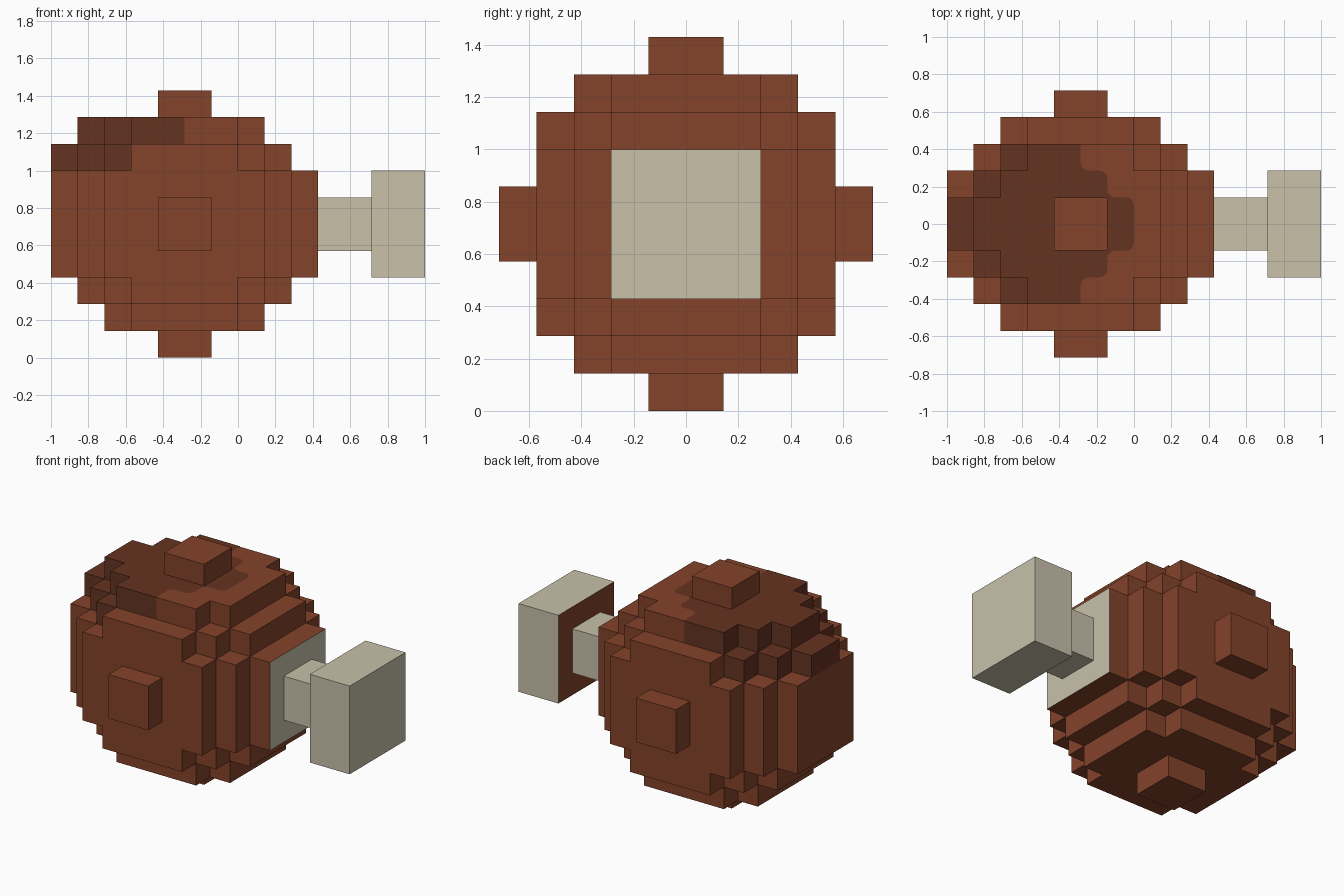
import bpy, bmesh
from itertools import product
from mathutils import Vector

U = 1 / 7                      # one block
CX, CZ = -2, 5                 # body centre, in blocks

cube = bpy.data.objects.get("Cube")
if cube:
    bpy.data.objects.remove(cube, do_unlink=True)


def material(name, rgb):
    m = bpy.data.materials.new(name)
    m.use_nodes = True
    m.diffuse_color = (*rgb, 1)
    m.node_tree.nodes["Principled BSDF"].inputs["Base Color"].default_value = (*rgb, 1)
    return m


BROWN = material("rust_brown", (0.231, 0.056, 0.024))
DARK = material("dark_brown", (0.130, 0.033, 0.015))
BEIGE = material("beige", (0.578, 0.533, 0.402))


def finish(name, bm, mats):
    me = bpy.data.meshes.new(name)
    bm.to_mesh(me)
    bm.free()
    for m in mats:
        me.materials.append(m)
    ob = bpy.data.objects.new(name, me)
    bpy.context.collection.objects.link(ob)
    return ob


def box(name, centre, half, mats):
    """Box given in block units by centre and half size."""
    bm = bmesh.new()
    bmesh.ops.create_cube(bm, size=2)
    for v in bm.verts:
        v.co = Vector([(c + h * k) * U for c, h, k in zip(centre, half, v.co)])
    bm.normal_update()
    return finish(name, bm, mats)


# Stepped round body: a union of nested blocks, as half sizes
STEPS = [(5, 2, 2), (4, 3, 2), (4, 2, 3), (3, 4, 2),
         (2, 4, 3), (3, 3, 3), (3, 2, 4), (2, 3, 4)]
cells = set()
for a, b, c in STEPS:
    cells |= {(x + CX, y, z + CZ) for x, y, z in
              product(range(-a, a), range(-b, b), range(-c, c))}
# Raised ridge steps at the upper right side
for y in (-1, 0):
    cells |= {(-7, y, 7), (-6, y, 8)}


def face_colour(cell, d):
    x, y, z = cell
    if d[0] == 1 and x == CX + 4:
        return 2                                   # beige end face
    if z >= 7 and x < CX and -3 <= y < 3 and not (d[2] == 1 and z == 8 and x >= CX):
        return 1                                   # dark upper patch
    return 0


bm = bmesh.new()
for cell in cells:
    for axis, sign in product(range(3), (-1, 1)):
        d = [0, 0, 0]
        d[axis] = sign
        if tuple(p + q for p, q in zip(cell, d)) in cells:
            continue
        corners = []
        for s, t in ((0, 0), (1, 0), (1, 1), (0, 1)):
            p = list(cell)
            p[axis] += max(sign, 0)
            p[(axis + 1) % 3] += s
            p[(axis + 2) % 3] += t
            corners.append(bm.verts.new(Vector(p) * U))
        if sign < 0:
            corners.reverse()
        bm.faces.new(corners).material_index = face_colour(cell, d)
bmesh.ops.remove_doubles(bm, verts=bm.verts, dist=0.001)
bmesh.ops.dissolve_limit(bm, angle_limit=0.01, verts=bm.verts, edges=bm.edges,
                         delimit={'MATERIAL'})
finish("stepped_body", bm, [BROWN, DARK, BEIGE])

# Dark patch on the top, stepped with rounded corners
half = [(-2, 3), (-2, 2), (-1, 2), (-1, 1), (0, 1)]
outline = half + [(x, -y) for x, y in reversed(half)]
bm = bmesh.new()
verts = [bm.verts.new((x * U, y * U, 9 * U + 0.003))
         for x, y in reversed([(-4, 3)] + outline + [(-4, -3)])]
# Keep the patch inside the body where its rim steps back
bm.faces.new(verts)
rounded = [v for v in bm.verts if v.co.x > -2.5 * U and abs(v.co.y) < 2.5 * U]
bmesh.ops.bevel(bm, geom=rounded, offset=0.3 * U, segments=4, profile=0.5,
                affect='VERTICES')
bmesh.ops.recalc_face_normals(bm, faces=bm.faces)
for f in bm.faces:
    f.normal_update()
    if f.normal.z < 0:
        f.normal_flip()
finish("top_patch", bm, [DARK])

# Square studs on the front, back, top and bottom
for name, y, z in (("front_stud", -4.5, CZ), ("back_stud", 4.5, CZ)):
    box(name, (CX, y, z), (1, 0.5, 1), [BROWN])
for name, z in (("top_stud", 9.5), ("bottom_stud", 0.5)):
    box(name, (CX, 0, z), (1, 1, 0.5), [BROWN])

# Handle at the left side: neck and end block with a brown inner face
box("handle_neck", (4, 0, CZ), (1, 1, 1), [BEIGE])
end = box("handle_end", (6, 0, CZ), (1, 2, 2), [BEIGE, BROWN])
for p in end.data.polygons:
    if p.normal.x < -0.5:
        p.material_index = 1
